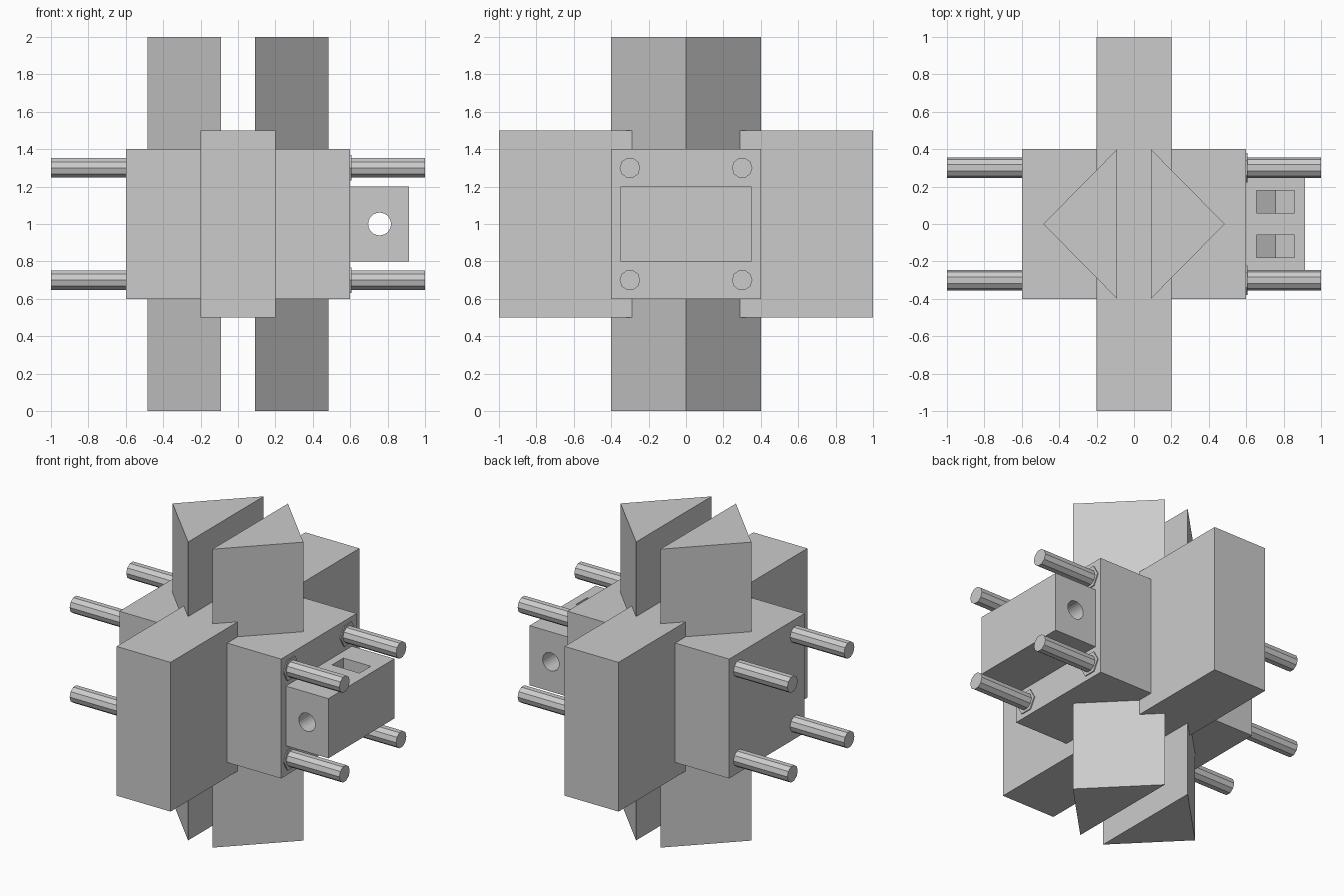
import bpy
import bmesh
from math import cos, sin, pi
from mathutils import Vector

cube = bpy.data.objects.get("Cube")
if cube:
    bpy.data.objects.remove(cube, do_unlink=True)

grey = bpy.data.materials.new("plain grey")
grey.use_nodes = True
grey.diffuse_color = (0.6, 0.6, 0.6, 1)
grey.node_tree.nodes["Principled BSDF"].inputs["Base Color"].default_value = (0.6, 0.6, 0.6, 1)


def prism(name, points, direction):
    """Extrude a flat outline along a direction."""
    bm = bmesh.new()
    face = bm.faces.new([bm.verts.new(p) for p in points])
    new = bmesh.ops.extrude_face_region(bm, geom=[face])["geom"]
    moved = [v for v in new if isinstance(v, bmesh.types.BMVert)]
    bmesh.ops.translate(bm, vec=Vector(direction), verts=moved)
    bmesh.ops.recalc_face_normals(bm, faces=bm.faces)
    mesh = bpy.data.meshes.new(name)
    bm.to_mesh(mesh)
    bm.free()
    mesh.materials.append(grey)
    obj = bpy.data.objects.new(name, mesh)
    bpy.context.collection.objects.link(obj)
    return obj


def box(name, x0, x1, y, z0, z1):
    corners = [(x0, -y, z0), (x1, -y, z0), (x1, -y, z1), (x0, -y, z1)]
    return prism(name, corners, (0, 2 * y, 0))


def ring(radius, sides):
    return [(radius * cos(2 * pi * i / sides), radius * sin(2 * pi * i / sides))
            for i in range(sides)]


def cut(target, cutter):
    mod = target.modifiers.new("cut", "BOOLEAN")
    mod.operation = "DIFFERENCE"
    mod.solver = "EXACT"
    mod.object = cutter
    bpy.context.view_layer.objects.active = target
    bpy.ops.object.modifier_apply(modifier=mod.name)
    bpy.data.objects.remove(cutter, do_unlink=True)


# Central block and the bar running front to back
box("central_block", -0.6, 0.6, 0.4, 0.6, 1.4)
box("cross_bar", -0.2, 0.2, 1.0, 0.5, 1.5)

# Upright triangular columns, flat faces towards the middle
for side, s in (("left", 1), ("right", -1)):
    outline = [(s * 0.485, 0, 0), (s * 0.09, 0.4, 0), (s * 0.09, -0.4, 0)]
    prism(side + "_column", outline, (0, 0, 2))

# Four threaded rods with slightly proud hexagonal nuts
for depth, y in (("front", -0.3), ("back", 0.3)):
    for level, z in (("lower", 0.7), ("upper", 1.3)):
        name = depth + "_" + level
        prism(name + "_rod", [(-1, y + a, z + b) for a, b in ring(0.055, 10)], (2, 0, 0))
        prism(name + "_nut", [(0.55, y + a, z + b) for a, b in ring(0.079, 6)], (0.057, 0, 0))

# Side lug with a bolt hole and two nut slots open at the top
lug = box("side_lug", 0.59, 0.915, 0.35, 0.8, 1.2)
hole_x = 0.757
cut(lug, prism("hole_cutter", [(hole_x + a, -0.5, 1 + b) for a, b in ring(0.061, 24)], (0, 1, 0)))
for y in (-0.12, 0.12):
    w, tip = 0.102, 0.118
    slot = [(-w, 1.3), (-w, 1 - tip / 2), (0, 1 - tip), (w, 1 - tip / 2), (w, 1.3)]
    cut(lug, prism("slot_cutter", [(hole_x + a, y - 0.06, z) for a, z in slot], (0, 0.12, 0)))
